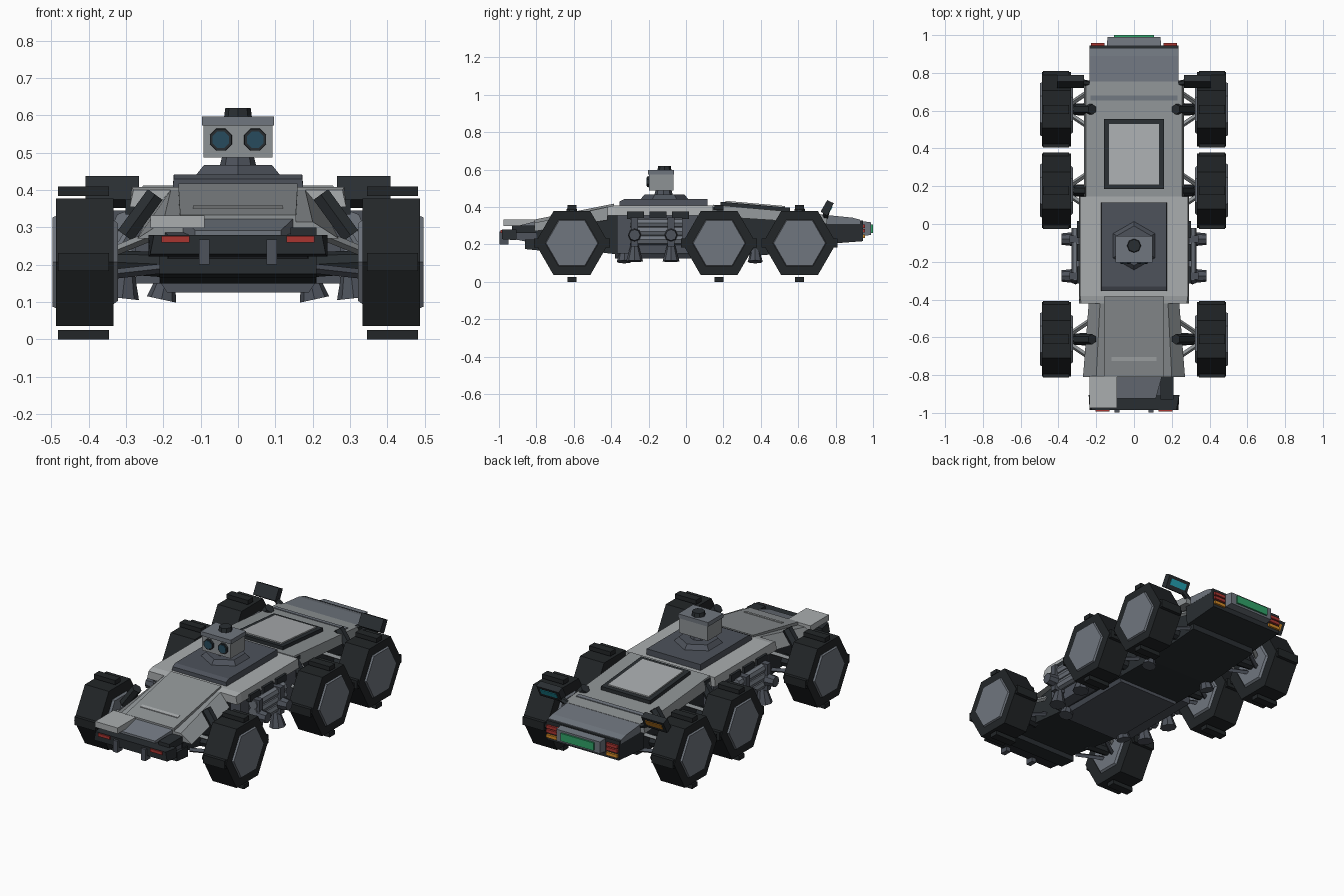
import bpy, bmesh, math
from mathutils import Vector

if "Cube" in bpy.data.objects:
    bpy.data.objects.remove(bpy.data.objects["Cube"])


def material(name, r, g, b):
    m = bpy.data.materials.new(name)
    m.diffuse_color = (r, g, b, 1)
    m.use_nodes = True
    m.node_tree.nodes["Principled BSDF"].inputs["Base Color"].default_value = m.diffuse_color
    return m


RUBBER = material("rubber", .016, .019, .021)
DARK = material("dark_metal", .022, .027, .031)
SLATE = material("slate_metal", .075, .085, .105)
STEEL = material("steel", .16, .18, .21)
GREY = material("grey_panel", .27, .29, .30)
LIGHT = material("light_panel", .40, .42, .43)
RED = material("red_light", .40, .035, .03)
AMBER = material("amber_light", .65, .25, .02)
GREEN = material("green_screen", .03, .36, .14)
CYAN = material("cyan_light", .02, .40, .50)
GLASS = material("blue_glass", .02, .07, .11)


def make(name, verts, faces, mat):
    bm = bmesh.new()
    vs = [bm.verts.new(v) for v in verts]
    for f in faces:
        bm.faces.new([vs[i] for i in f])
    bmesh.ops.recalc_face_normals(bm, faces=bm.faces)
    me = bpy.data.meshes.new(name)
    bm.to_mesh(me)
    bm.free()
    me.materials.append(mat)
    ob = bpy.data.objects.new(name, me)
    bpy.context.collection.objects.link(ob)
    return ob


def bridge(name, rings, mat):
    """Closed skin through rings of equal point count."""
    n = len(rings[0])
    faces = [list(range(n)), list(range((len(rings) - 1) * n, len(rings) * n))]
    for k in range(len(rings) - 1):
        for i in range(n):
            j = (i + 1) % n
            faces.append([k * n + i, k * n + j, k * n + n + j, k * n + n + i])
    return make(name, [p for r in rings for p in r], faces, mat)


def loft(name, sections, mat):
    """Sections along y: (y, half width top, half width bottom, z top, z bottom)."""
    return bridge(name, [[(-wt, y, zt), (wt, y, zt), (wb, y, zb), (-wb, y, zb)]
                         for y, wt, wb, zt, zb in sections], mat)


def box(name, x0, x1, y0, y1, z0, z1, mat):
    return bridge(name, [[(x0, y, z0), (x1, y, z0), (x1, y, z1), (x0, y, z1)] for y in (y0, y1)], mat)


def tube(name, p0, p1, r0, r1, n, mat, phase=0):
    p0, p1 = Vector(p0), Vector(p1)
    d = (p1 - p0).normalized()
    u = Vector((1, 0, 0)) if abs(d.y) > .9 else Vector((0, 1, 0))
    u = (u - d * u.dot(d)).normalized()
    w = d.cross(u)
    ang = [2 * math.pi * i / n + phase for i in range(n)]
    return bridge(name, [[p + (u * math.cos(a) + w * math.sin(a)) * r for a in ang]
                         for p, r in ((p0, r0), (p1, r1))], mat)


# chassis and armour hull
loft("chassis", [(-.80, .21, .20, .30, .20), (-.40, .21, .21, .36, .15), (.38, .21, .21, .37, .14),
                 (.75, .21, .21, .34, .17)], DARK)
loft("belly_plate", [(-.38, .21, .19, .155, .125), (.12, .21, .19, .155, .125)], SLATE)
loft("center_deck", [(-.42, .28, .29, .40, .355), (-.38, .285, .29, .408, .355),
                     (.145, .285, .29, .408, .355)], LIGHT)
loft("roof_plate", [(-.355, .172, .175, .43, .405), (-.33, .172, .175, .442, .405),
                    (.115, .172, .175, .442, .405)], SLATE)
loft("hood_side_panels", [(-.81, .20, .27, .315, .27), (-.42, .18, .24, .40, .33)], GREY)
loft("hood_panel", [(-.81, .155, .155, .333, .29), (-.385, .16, .16, .418, .36)], GREY)
loft("hood_seam", [(-.725, .12, .12, .354, .33), (-.705, .12, .12, .358, .33)], LIGHT)
loft("rear_deck", [(.145, .255, .265, .412, .35), (.755, .255, .265, .358, .31)], GREY)
loft("rear_deck_seam", [(.655, .23, .23, .371, .34), (.68, .23, .23, .369, .34)], STEEL)
loft("tail_top", [(.74, .235, .235, .358, .31), (.89, .235, .235, .343, .31), (.93, .235, .235, .332, .31)], STEEL)
loft("tail_block", [(.72, .235, .23, .32, .20), (.945, .235, .23, .328, .217)], DARK)
box("deck_joint", -.26, .26, .14, .20, .33, .40, DARK)

# hatch on the rear deck
loft("hatch_frame", [(.185, .158, .158, .428, .39), (.555, .158, .158, .396, .36)], DARK)
loft("hatch_panel", [(.21, .132, .132, .433, .39), (.53, .132, .132, .405, .36)], LIGHT)

# sensor head
tube("turret_base", (0, -.115, .438), (0, -.115, .467), .132, .105, 6, SLATE)
tube("neck", (0, -.12, .46), (0, -.12, .492), .05, .042, 8, SLATE)
box("head", -.092, .092, -.198, -.068, .487, .58, GREY)
box("head_cap", -.097, .097, -.204, -.064, .573, .597, STEEL)
tube("head_knob", (0, -.115, .59), (0, -.115, .62), .038, .034, 8, DARK)
for s in (-1, 1):
    tube("eye_rim", (s * .046, -.19, .535), (s * .046, -.208, .535), .033, .031, 8, DARK, math.pi / 8)
    tube("eye_lens", (s * .046, -.195, .535), (s * .046, -.211, .535), .025, .024, 8, GLASS, math.pi / 8)

# nose and front bumper
loft("bumper", [(-.985, .225, .235, .28, .228), (-.905, .24, .24, .28, .222)], DARK)
loft("bumper_lower", [(-.86, .21, .21, .225, .175), (-.76, .21, .21, .225, .165)], DARK)
loft("bumper_mount", [(-.93, .18, .18, .272, .23), (-.78, .20, .20, .29, .20)], SLATE)
box("nose_light_panel", -.235, -.09, -.975, -.805, .298, .332, LIGHT)
loft("nose_center_panel", [(-.925, .115, .115, .292, .26), (-.80, .15, .15, .325, .27)], STEEL)
box("nose_side_bar", .14, .21, -.93, -.80, .26, .30, DARK)
for s in (-1, 1):
    a, b = sorted((s * .13, s * .205))
    box("front_light", a, b, -.992, -.97, .26, .277, RED)
    box("tow_tab", s * .09 - .014, s * .09 + .014, -.998, -.95, .20, .268, SLATE)

# tail screen and lamps
loft("screen_frame", [(.93, .145, .145, .325, .245), (.99, .14, .14, .318, .25)], STEEL)
box("screen", -.105, .105, .985, 1.0, .262, .307, GREEN)
for s in (-1, 1):
    for z, m in ((.297, RED), (.272, RED), (.243, AMBER)):
        a, b = sorted((s * .155, s * .228))
        box("tail_lamp", a, b, .935, .957, z - .009, z + .009, m)

# wheels with suspension, both sides
for s in (-1, 1):
    for y in (-.61, .177, .607):
        z = .207
        tube("tire", (s * .333, y, z), (s * .487, y, z), .197, .197, 6, RUBBER)
        tube("hub_outer", (s * .48, y, z), (s * .497, y, z), .146, .138, 6, STEEL)
        tube("hub_inner", (s * .345, y, z), (s * .322, y, z), .14, .12, 6, STEEL)
        a, b = sorted((s * .345, s * .482))
        for dz in (-.195, .19):
            box("tread_lug", a, b, y - .024, y + .024, z + dz - .0125, z + dz + .0125, RUBBER)
        for dy in (-.19, .19):
            box("tread_lug", a, b, y + dy - .0125, y + dy + .0125, z - .024, z + .024, RUBBER)
        tube("axle", (s * .18, y, .20), (s * .34, y, z), .035, .03, 8, DARK)
        tube("shock", (s * .222, y, .388), (s * .302, y, .278), .028, .028, 6, DARK)
        tube("shock_rod", (s * .29, y, .29), (s * .33, y, .225), .013, .013, 6, STEEL)
        for dy in (-.12, .12):
            tube("control_arm", (s * .20, y + dy, .29), (s * .335, y + dy * .25, .235), .013, .013, 4, GREY)
            tube("lower_arm", (s * .20, y + dy, .19), (s * .335, y + dy * .25, .175), .013, .013, 4, SLATE)

    # tilted rear light bars
    a, b = sorted((s * .265, s * .408))
    bridge("light_bar", [[(x, .72, .375), (x, .755, .352), (x, .79, .42), (x, .755, .437)] for x in (a, b)], DARK)
    a, b = sorted((s * .285, s * .39))
    bridge("light_strip", [[(x, .763, .376), (x, .768, .372), (x, .785, .403), (x, .778, .405)]
                           for x in (a, b)], CYAN if s > 0 else AMBER)
    tube("light_bar_arm", (s * .22, .74, .335), (s * .30, .755, .38), .016, .016, 6, DARK)

    # side equipment bay
    a, b = sorted((s * .20, s * .275))
    box("side_bay", a, b, -.37, .14, .15, .356, SLATE)
    for y in (-.27, -.15, -.03):
        a, b = sorted((s * .27, s * .302))
        box("deck_vent", a, b, y - .045, y + .045, .335, .375, DARK)
    for z in (.225, .27, .315):
        tube("side_tank", (s * .305, -.30, z), (s * .305, -.02, z), .027, .027, 8, STEEL)
    for y in (-.275, -.08):
        a, b = sorted((s * .26, s * .342))
        box("tank_clamp", a, b, y - .018, y + .018, .19, .345, SLATE)
        tube("side_knob", (s * .33, y, .25), (s * .385, y, .25), .036, .03, 8, SLATE)
        tube("side_nozzle", (s * .30, y, .20), (s * .31, y, .11), .02, .045, 8, SLATE)
    for y in (-.33, .37):
        tube("belly_nozzle", (s * .19, y, .175), (s * .205, y, .107), .022, .04, 8, SLATE)
